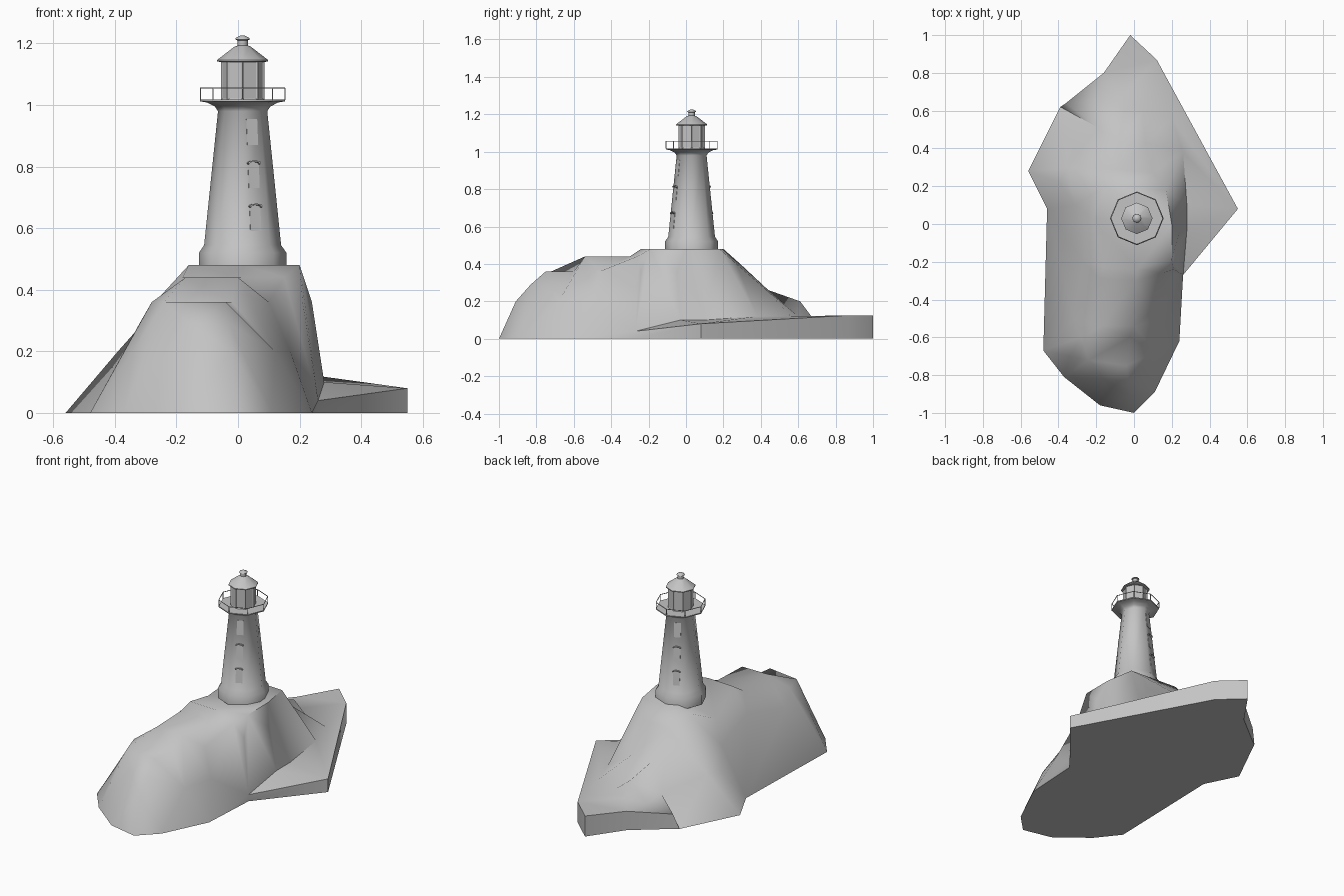
import bpy, bmesh, math
from math import sin, cos, tau, pi
from mathutils import Matrix, Vector, geometry

cube = bpy.data.objects.get("Cube")
if cube:
    bpy.data.objects.remove(cube, do_unlink=True)

grey = bpy.data.materials.new("stone_grey")
grey.use_nodes = True
GREY = (0.55, 0.55, 0.55, 1)
grey.diffuse_color = GREY
grey.node_tree.nodes["Principled BSDF"].inputs["Base Color"].default_value = GREY

CENTRE = Vector((0.015, 0.03, 0))
SIDES = 8


def finish(name, bm, angle=50):
    """Turn a bmesh into a named, shaded object."""
    bmesh.ops.recalc_face_normals(bm, faces=bm.faces)
    mesh = bpy.data.meshes.new(name)
    bm.to_mesh(mesh)
    bm.free()
    mesh.materials.append(grey)
    obj = bpy.data.objects.new(name, mesh)
    bpy.context.collection.objects.link(obj)
    bpy.ops.object.select_all(action='DESELECT')
    obj.select_set(True)
    bpy.context.view_layer.objects.active = obj
    bpy.ops.object.shade_smooth_by_angle(angle=math.radians(angle))
    return obj


def corner(i, r, z):
    a = tau * i / SIDES
    return CENTRE + Vector((r * cos(a), r * sin(a), z))


def lathe(profile):
    """Eight-sided solid from (radius, height) pairs, capped at both ends."""
    bm = bmesh.new()
    rings = [[bm.verts.new(corner(i, r, z)) for i in range(SIDES)] for r, z in profile]
    for low, high in zip(rings, rings[1:]):
        for i in range(SIDES):
            j = (i + 1) % SIDES
            bm.faces.new((low[i], low[j], high[j], high[i]))
    bm.faces.new(rings[0][::-1])
    bm.faces.new(rings[-1])
    return bm


def bar(bm, a, b, width):
    """Thin square bar between two points."""
    d = b - a
    m = (Matrix.Translation((a + b) / 2) @ d.to_track_quat('Z', 'Y').to_matrix().to_4x4()
         @ Matrix.Diagonal((width, width, d.length, 1)))
    bmesh.ops.create_cube(bm, size=1, matrix=m)


def prism(bm, outline, y0, y1, matrix):
    """Extrude an (x, z) outline between two depths."""
    back = [bm.verts.new(matrix @ Vector((x, y0, z))) for x, z in outline]
    front = [bm.verts.new(matrix @ Vector((x, y1, z))) for x, z in outline]
    bm.faces.new(back)
    bm.faces.new(front[::-1])
    for i in range(len(outline)):
        j = (i + 1) % len(outline)
        bm.faces.new((back[i], front[i], front[j], back[j]))


# Rocky island: shoreline with rim heights
shore = [(-.02, 1, .125), (-.16, .8, .115), (-.36, .64, .09), (-.39, .62, 0), (-.56, .28, 0),
         (-.46, .08, 0), (-.48, -.67, 0), (-.37, -.81, 0), (-.18, -.96, 0), (0, -1, 0),
         (.11, -.89, 0), (.24, -.62, 0), (.26, -.27, .04), (.55, .08, .08), (.12, .87, .125)]

# Rock ledges, grouped by height
ledges = {
    .48: [(-.16, -.23), (.2, -.19), (.2, 0), (.17, .18), (-.15, .2), (.02, -.24)],
    .44: [(-.18, -.29), (.15, -.26), (.01, -.3), (0, -.54), (-.17, -.54)],
    .36: [(-.28, -.6), (-.02, -.6), (-.04, -.75), (-.24, -.72), (.24, -.05), (-.27, -.2),
          (.1, -.46), (.21, -.24)],
    .4: [(-.08, .29), (-.22, .03), (.1, .27)],
    .29: [(-.32, -.5), (-.16, -.82), (-.03, -.83), (-.31, .1)],
    .26: [(-.08, .44), (.06, .43)],
    .2: [(-.34, -.7), (-.39, .22), (-.02, -.91), (-.05, .61), (.12, -.68), (-.35, .3),
         (.17, -.5)],
    .12: [(-.19, .51), (-.2, .66), (-.06, .67), (.05, .6), (.2, .56), (.26, .38)],
    .1: [(.28, .1), (.28, -.03)],
}
points = list(shore) + [(x, y, z) for z, group in ledges.items() for x, y in group]
verts, _, faces, origin, _, _ = geometry.delaunay_2d_cdt(
    [Vector(p[:2]) for p in points], [], [list(range(len(shore)))], 1, 1e-5)
bm = bmesh.new()
land = [bm.verts.new((v.x, v.y, points[o[0]][2] if o else 0)) for v, o in zip(verts, origin)]
for f in faces:
    bm.faces.new([land[i] for i in f])
# Vertical rim and flat underside
rim = [e for e in bm.edges if e.is_boundary]
skirt = bmesh.ops.extrude_edge_only(bm, edges=rim)["geom"]
for v in skirt:
    if isinstance(v, bmesh.types.BMVert):
        v.co.z = 0
bmesh.ops.remove_doubles(bm, verts=bm.verts, dist=1e-4)
bmesh.ops.triangle_fill(bm, edges=[e for e in bm.edges if e.is_boundary], use_beauty=True)
finish("rock_island", bm, 65)

# Tower with plinth and flared gallery support
FOOT, HEAD = (.125, .545), (.08, .98)
finish("tower", lathe([(.142, .46), (.142, .52), FOOT, HEAD, (.09, .995),
                       (.115, 1.008), (.138, 1.012), (.138, 1.018)]))

# Lantern room with recessed panes
bm = lathe([(.071, 1.015), (.071, 1.145)])
walls = [f for f in bm.faces if len(f.verts) == 4]
bmesh.ops.recalc_face_normals(bm, faces=bm.faces)
bmesh.ops.inset_individual(bm, faces=walls, thickness=.009, depth=-.004)
finish("lantern_room", bm, 30)

# Roof and finial
finish("lantern_roof", lathe([(.07, 1.14), (.083, 1.141), (.083, 1.146), (.026, 1.19),
                              (.017, 1.193), (.017, 1.21), (.024, 1.213),
                              (.022, 1.218), (.006, 1.226)]))

# Gallery railing
bm = bmesh.new()
for i in range(SIDES):
    bar(bm, corner(i, .137, 1.016), corner(i, .137, 1.056), .003)
    bar(bm, corner(i, .137, 1.055), corner(i + 1, .137, 1.055), .003)
finish("gallery_railing", bm, 30)

# Windows with arched hoods on two opposite faces of the tower
flat = cos(pi / SIDES)
lean = math.atan((FOOT[0] - HEAD[0]) * flat / (HEAD[1] - FOOT[1]))
HALF, TALL, RISE = .019, .085, .008
arch = [(HALF * cos(pi * t / 6), RISE * sin(pi * t / 6)) for t in range(7)]
panes, hoods = bmesh.new(), bmesh.new()
for side in (-3 * pi / 8, 5 * pi / 8):
    for k, z in enumerate((.59, .73, .87)):
        t = (z - FOOT[1]) / (HEAD[1] - FOOT[1])
        radius = (FOOT[0] + (HEAD[0] - FOOT[0]) * t) * flat
        place = (Matrix.Translation(CENTRE) @ Matrix.Rotation(side - pi / 2, 4, 'Z')
                 @ Matrix.Translation((0, radius, z)) @ Matrix.Rotation(lean, 4, 'X'))
        top = [(x, TALL - RISE + h) for x, h in arch] if k < 2 else [(HALF, TALL), (-HALF, TALL)]
        prism(panes, [(-HALF, 0), (HALF, 0)] + top, -.004, .0015, place)
        if k < 2:
            outer = [(x * 1.2, TALL - RISE + h + .004) for x, h in arch]
            prism(hoods, top + outer[::-1], -.004, .013, place)
finish("tower_windows", panes, 30)
finish("window_hoods", hoods, 30)
